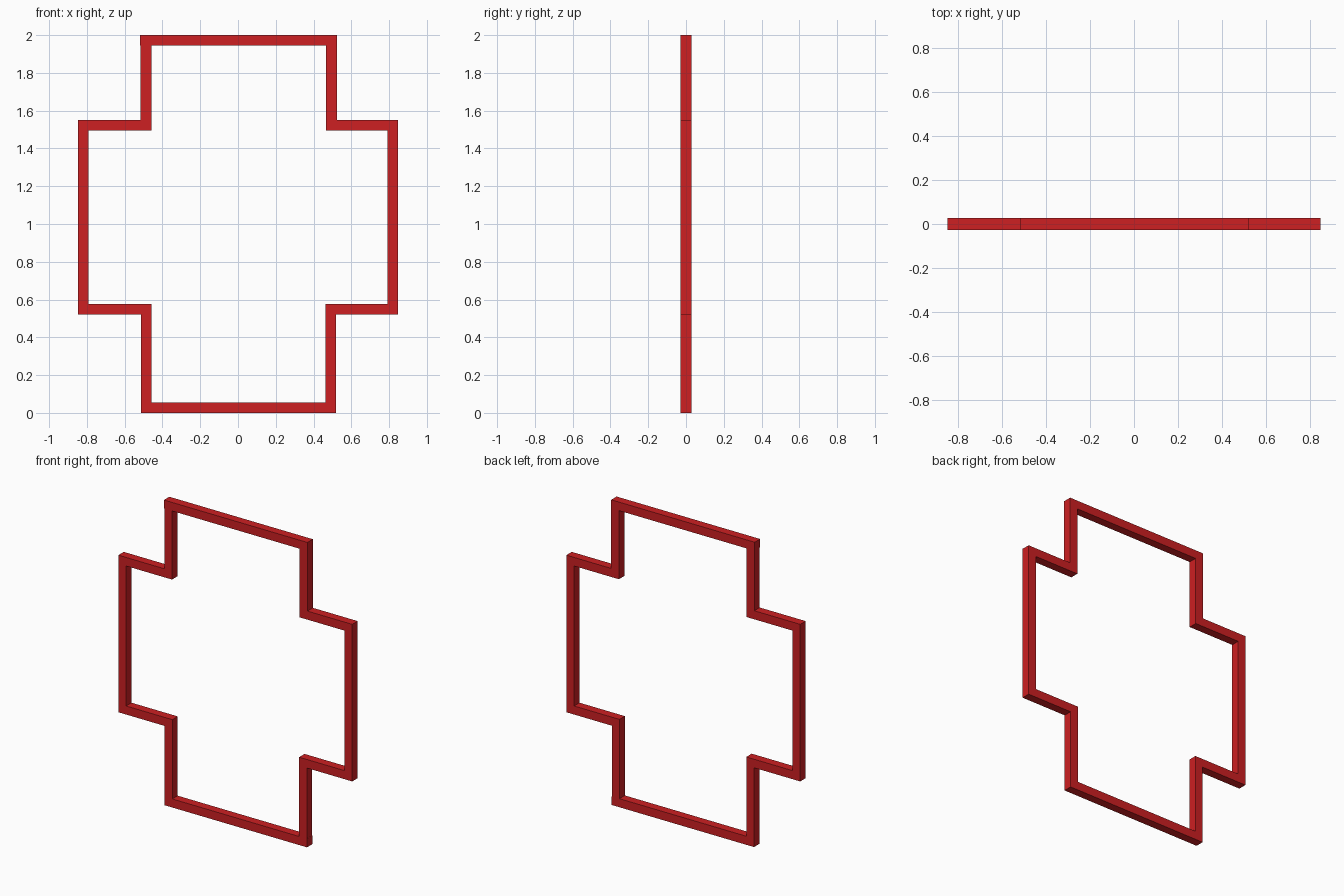
import bpy

if "Cube" in bpy.data.objects:
    bpy.data.objects.remove(bpy.data.objects["Cube"])

T = 0.056          # square bar thickness
H = T / 2

red = bpy.data.materials.new("red paint")
red.diffuse_color = (0.61, 0.014, 0.016, 1)
red.use_nodes = True
red.node_tree.nodes["Principled BSDF"].inputs["Base Color"].default_value = red.diffuse_color


def bar(name, x0, x1, z0, z1):
    bpy.ops.mesh.primitive_cube_add(size=1, location=((x0 + x1) / 2, 0, (z0 + z1) / 2))
    ob = bpy.context.object
    ob.name = name
    ob.scale = (x1 - x0, T, z1 - z0)
    bpy.ops.object.transform_apply(location=False, rotation=False, scale=True)
    ob.data.materials.append(red)


# Top and bottom rails
bar("top_rail", -0.518, 0.523, 2 - T, 2)
bar("bottom_rail", -0.513, 0.52, 0, T)

# Per side: sign, outer edge, upper post outer edge, lower post outer edge
for side, s, outer, up, low in (("left", -1, 0.848, 0.515, 0.513),
                                ("right", 1, 0.848, 0.523, 0.519)):
    def side_bar(name, a, b, z0, z1):
        bar(f"{side}_{name}", min(s * a, s * b), max(s * a, s * b), z0, z1)

    # Posts butt between the rails and the shelves
    side_bar("upper_post", up - T, up, 1.55, 2 - T)
    side_bar("lower_post", low - T, low, T, 0.52)
    # Shelves stepping outwards
    side_bar("upper_shelf", up - T, outer, 1.55 - T, 1.55)
    side_bar("lower_shelf", low - T, outer, 0.52, 0.52 + T)
    # Long outer post
    side_bar("outer_post", outer - T, outer, 0.52 + T, 1.55 - T)
